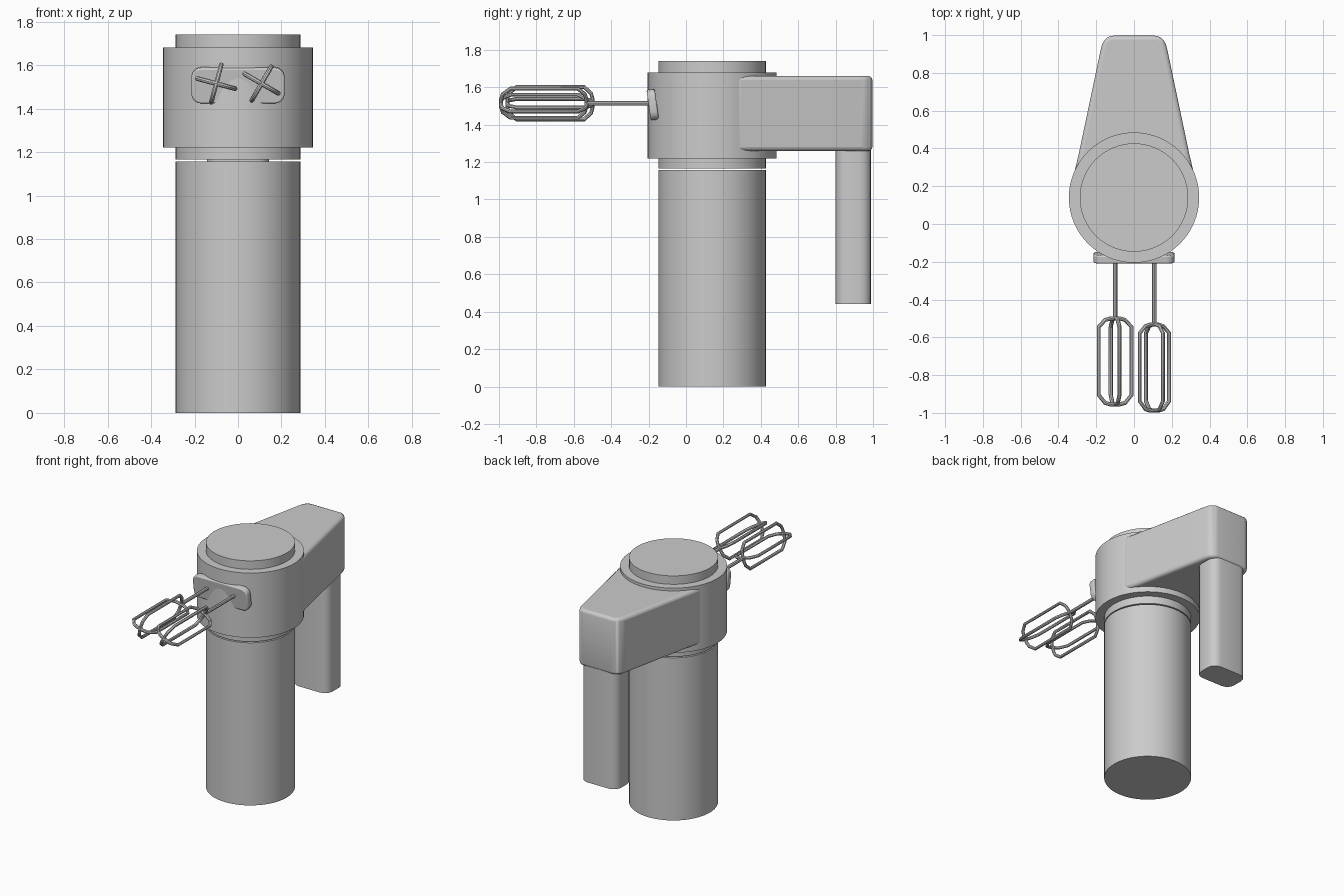
import bpy, bmesh, math
from mathutils import Vector

if "Cube" in bpy.data.objects:
    bpy.data.objects.remove(bpy.data.objects["Cube"])

CY = 0.14  # y of the body axis


def finish(obj, bevel=0.0, segments=3):
    if bevel:
        m = obj.modifiers.new("bevel", 'BEVEL')
        m.width, m.segments = bevel, segments
        m.limit_method = 'ANGLE'
    bpy.ops.object.select_all(action='DESELECT')
    obj.select_set(True)
    bpy.context.view_layer.objects.active = obj
    bpy.ops.object.shade_smooth_by_angle(angle=math.radians(40))
    return obj


def cylinder(name, radius, z0, z1):
    bpy.ops.mesh.primitive_cylinder_add(vertices=64, radius=radius, depth=z1 - z0,
                                        location=(0, CY, (z0 + z1) / 2))
    obj = bpy.context.object
    obj.name = name
    return finish(obj)


def prism(name, outline, z0, z1, bevel=0.0):
    bm = bmesh.new()
    face = bm.faces.new([bm.verts.new((x, y, z0)) for x, y in outline])
    ext = bmesh.ops.extrude_face_region(bm, geom=[face])
    verts = [v for v in ext["geom"] if isinstance(v, bmesh.types.BMVert)]
    bmesh.ops.translate(bm, verts=verts, vec=(0, 0, z1 - z0))
    bmesh.ops.recalc_face_normals(bm, faces=bm.faces)
    mesh = bpy.data.meshes.new(name)
    bm.to_mesh(mesh)
    bm.free()
    obj = bpy.data.objects.new(name, mesh)
    bpy.context.collection.objects.link(obj)
    return finish(obj, bevel)


def rounded_rect(w, d, r, steps=4):
    pts = []
    for i, (sx, sy) in enumerate([(1, 1), (-1, 1), (-1, -1), (1, -1)]):
        for k in range(steps + 1):
            a = math.pi / 2 * (i + k / steps)
            pts.append((sx * (w / 2 - r) + r * math.cos(a),
                        sy * (d / 2 - r) + r * math.sin(a)))
    return pts


def wires(name, paths, radius):
    cu = bpy.data.curves.new(name, 'CURVE')
    cu.dimensions = '3D'
    cu.bevel_depth, cu.bevel_resolution = radius, 2
    cu.use_fill_caps = True
    for pts, closed in paths:
        sp = cu.splines.new('POLY')
        sp.points.add(len(pts) - 1)
        for p, co in zip(sp.points, pts):
            p.co = (*co, 1)
        sp.use_cyclic_u = closed
    obj = bpy.data.objects.new(name, cu)
    bpy.context.collection.objects.link(obj)
    bpy.ops.object.select_all(action='DESELECT')
    obj.select_set(True)
    bpy.context.view_layer.objects.active = obj
    bpy.ops.object.convert(target='MESH')
    return finish(bpy.context.object)


# Upright body, with a thin gap below the neck
cylinder("body", 0.287, 0.0, 1.157)
cylinder("neck_and_cap", 0.287, 1.165, 1.74)
cylinder("motor_collar", 0.345, 1.22, 1.68)

# Tapered arm running back from the collar
half = [(0.317, 0.27), (0.295, 0.36), (0.175, 0.93), (0.163, 0.97), (0.13, 0.997)]
outline = half + [(-x, y) for x, y in reversed(half)]
prism("rear_arm", outline, 1.26, 1.66, 0.03)

# Hanging grip
grip = [(x, y + 0.895) for x, y in rounded_rect(0.285, 0.19, 0.06)]
prism("grip", grip, 0.44, 1.30)

# Tilted beater socket plate
plate = prism("socket_plate", rounded_rect(0.43, 0.165, 0.045), -0.022, 0.022, 0.008)
plate.rotation_euler = (math.radians(98), 0, 0)
plate.location = (0, -0.178, 1.507)

# Two beaters, each a shaft with two crossed wire loops
loop = [(0.025, 0.0), (0.055, 0.008), (0.09, 0.045), (0.09, 0.405), (0.055, 0.447), (0.025, 0.455)]
loop += [(-r, d) for r, d in reversed(loop)]
for side, x, y0, turn in (("left", -0.10, -0.50, 75), ("right", 0.108, -0.533, 60)):
    centre = Vector((x, 0, 1.515))
    wires(side + "_shaft", [([centre + Vector((0, y, 0)) for y in (-0.16, y0 - 0.005)], False)], 0.012)
    paths = []
    for a in (math.radians(turn), math.radians(turn - 90)):
        paths.append(([centre + Vector((r * math.cos(a), y0 - d, r * math.sin(a)))
                       for r, d in loop], True))
    wires(side + "_beater", paths, 0.011)
